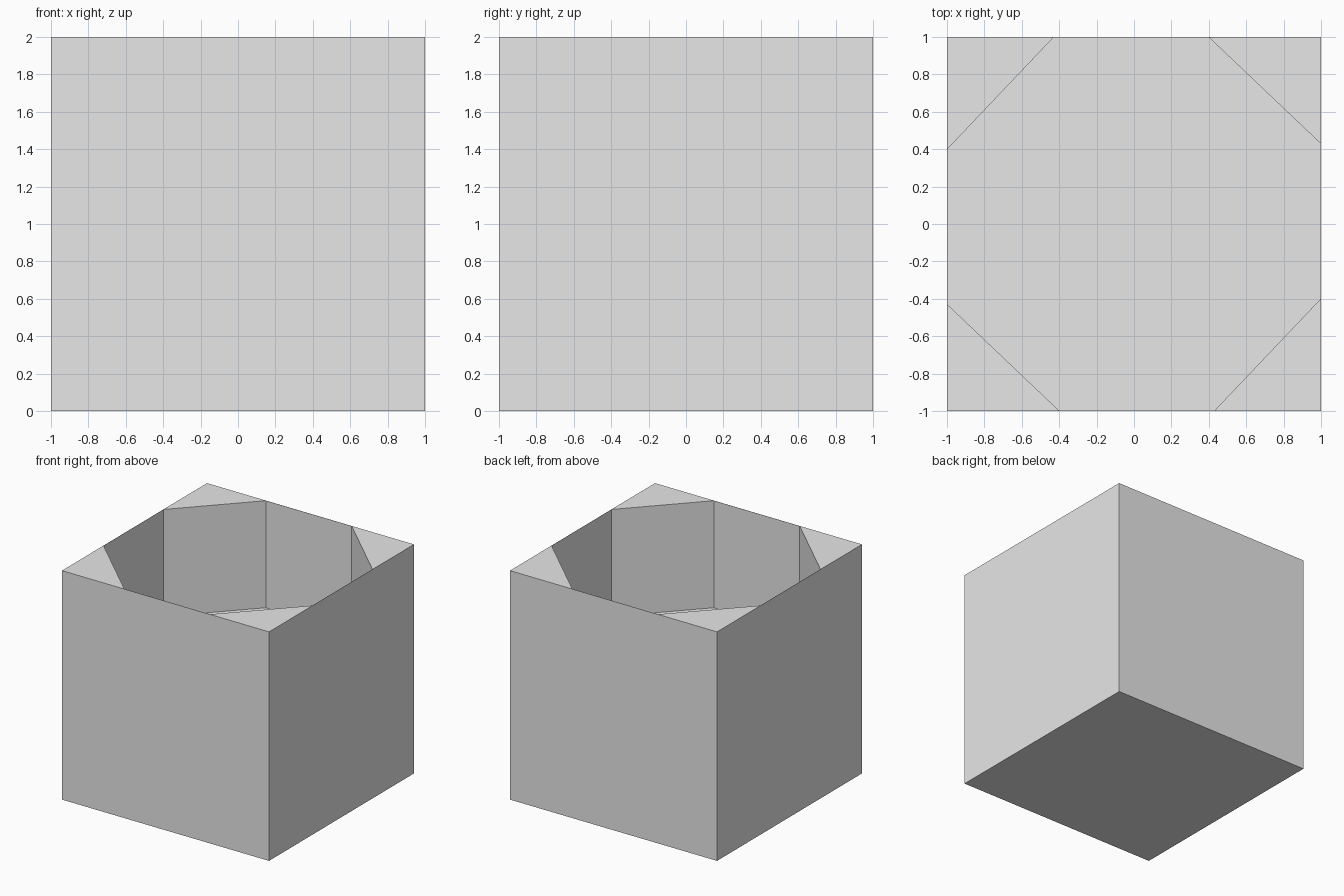
import bpy
import bmesh

default = bpy.data.objects.get("Cube")
if default:
    bpy.data.objects.remove(default, do_unlink=True)

SIZE = 2.0
FLOOR_Z = 1.065
RIM = 0.998  # leaves paper-thin walls where the recess meets the sides

grey = bpy.data.materials.new("light_grey")
grey.use_nodes = True
colour = (0.8, 0.8, 0.8, 1.0)
grey.diffuse_color = colour
grey.node_tree.nodes["Principled BSDF"].inputs["Base Color"].default_value = colour


def prism(name, outline, z0, z1):
    """Extrude a flat outline from z0 to z1."""
    bm = bmesh.new()
    base = bm.faces.new([bm.verts.new((x, y, z0)) for x, y in outline])
    top = bmesh.ops.extrude_face_region(bm, geom=[base])["geom"]
    verts = [v for v in top if isinstance(v, bmesh.types.BMVert)]
    bmesh.ops.translate(bm, vec=(0, 0, z1 - z0), verts=verts)
    bmesh.ops.recalc_face_normals(bm, faces=bm.faces)
    mesh = bpy.data.meshes.new(name)
    bm.to_mesh(mesh)
    bm.free()
    mesh.materials.append(grey)
    obj = bpy.data.objects.new(name, mesh)
    bpy.context.collection.objects.link(obj)
    return obj


def four_turns(points):
    """Repeat points at each quarter turn."""
    outline = []
    for _ in range(4):
        outline += points
        points = [(-y, x) for x, y in points]
    return outline


# Square block
block = prism("box", four_turns([(1, -1)]), 0, SIZE)

# Eight-sided recess, slightly twisted, open at the top
cutter = prism("recess_cutter", four_turns([(RIM, -0.4), (RIM, 0.43)]), FLOOR_Z, SIZE + 0.5)
cutter.hide_render = True
cutter.hide_set(True)

cut = block.modifiers.new("recess", 'BOOLEAN')
cut.operation = 'DIFFERENCE'
cut.solver = 'EXACT'
cut.object = cutter

# Bake the cut and drop the cutter
bpy.context.view_layer.update()
evaluated = block.evaluated_get(bpy.context.evaluated_depsgraph_get())
baked = bpy.data.meshes.new_from_object(evaluated)
block.modifiers.clear()
block.data = baked
bpy.data.objects.remove(cutter, do_unlink=True)
